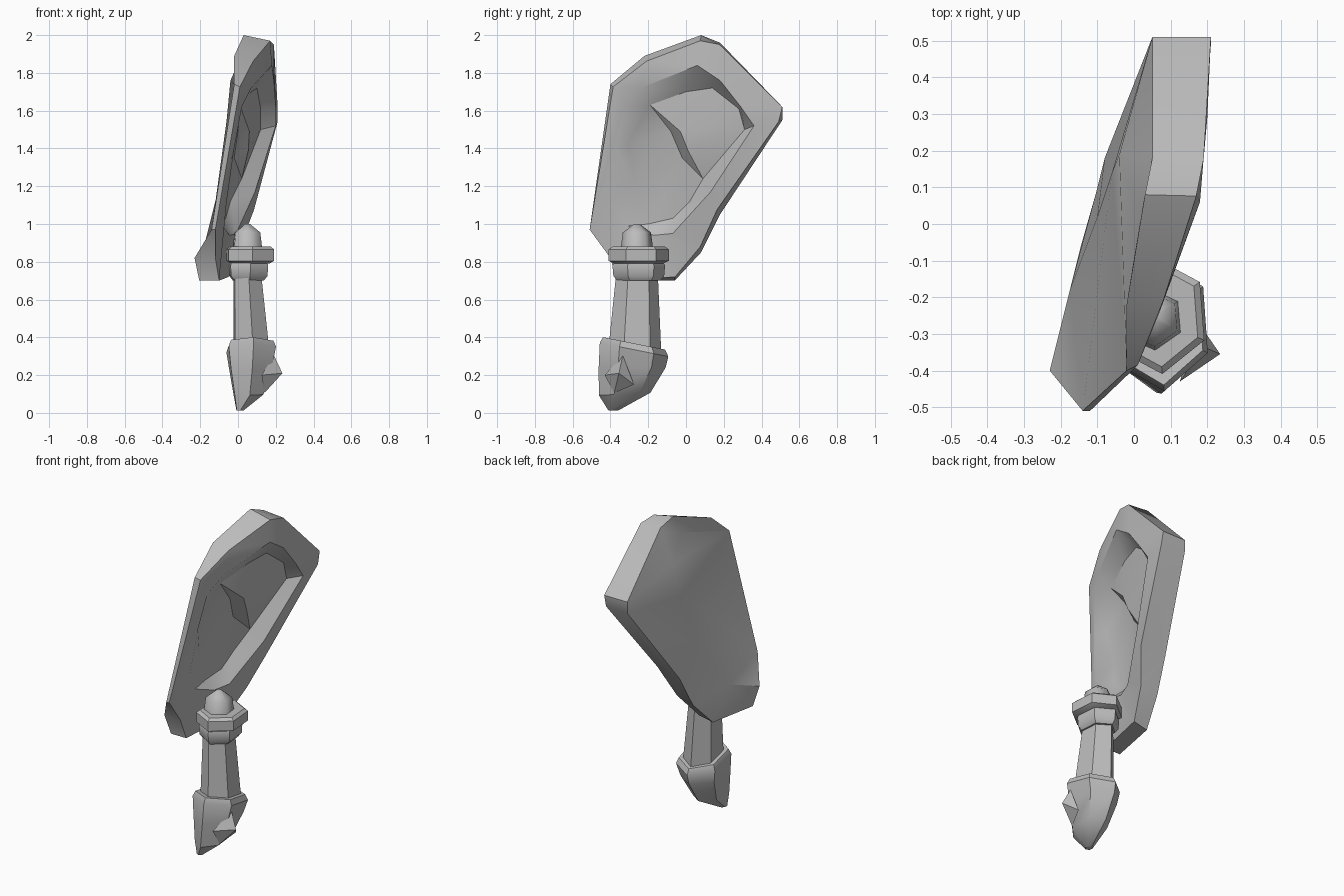
import bpy, bmesh, math

grey = bpy.data.materials.new("plain_grey")
grey.diffuse_color = (0.5, 0.5, 0.5, 1)


def make(name, verts, faces, angle):
    me = bpy.data.meshes.new(name)
    me.from_pydata(verts, [], faces)
    bm = bmesh.new()
    bm.from_mesh(me)
    bmesh.ops.triangulate(bm, faces=[f for f in bm.faces if len(f.verts) > 4])
    bmesh.ops.recalc_face_normals(bm, faces=bm.faces)
    bm.to_mesh(me)
    bm.free()
    me.materials.append(grey)
    ob = bpy.data.objects.new(name, me)
    bpy.context.collection.objects.link(ob)
    bpy.ops.object.select_all(action='DESELECT')
    ob.select_set(True)
    bpy.context.view_layer.objects.active = ob
    bpy.ops.object.shade_smooth_by_angle(angle=math.radians(angle))
    return ob


# Ear: outer edge (y, z, front x, back x, front inset), inner rim (y, z, x), hollow edge (y, z, x)
rows = [
    (.08, 2.0, .17, .03, .03, .06, 1.84, .18, .00, 1.70, .07),
    (.18, 1.96, .19, .05, .01, .18, 1.76, .19, .14, 1.72, .10),
    (.51, 1.62, .21, .05, .0, .29, 1.62, .20, .28, 1.61, .12),
    (.51, 1.55, .21, .05, .02, .36, 1.52, .20, .31, 1.50, .12),
    (.18, 1.05, .085, -.08, .03, .13, 1.17, .09, .09, 1.24, .02),
    (.08, .85, .01, -.105, .03, -.07, .95, -.01, .02, 1.12, -.04),
    (-.06, .70, -.05, -.145, .02, -.17, .94, -.045, -.07, 1.03, -.065),
    (-.37, .70, -.10, -.205, .0, -.31, .99, -.08, -.20, 1.00, -.09),
    (-.40, .82, -.12, -.23, .0, -.39, 1.12, -.06, -.28, 1.08, -.09),
    (-.51, .97, -.12, -.14, .0, -.37, 1.40, -.02, -.27, 1.22, -.08),
    (-.40, 1.74, .01, -.02, .02, -.33, 1.62, .02, -.31, 1.42, -.05),
    (-.22, 1.89, .08, -.02, .03, -.24, 1.72, .07, -.19, 1.63, .01),
]
n = len(rows)
verts = [(r[3], r[0], r[1]) for r in rows]
for r in rows:
    dy, dz = -r[0], 1.35 - r[1]
    k = r[4] / math.hypot(dy, dz)
    verts.append((r[2], r[0] + dy * k, r[1] + dz * k))
verts += [(r[7], r[5], r[6]) for r in rows]
verts += [(r[10], r[8], r[9]) for r in rows]
faces = [(k * n + i, k * n + (i + 1) % n, (k + 1) * n + (i + 1) % n, (k + 1) * n + i)
         for k in range(3) for i in range(n)]

# Fold across the hollow: upper crest and its lower foot
f, c = 3 * n, len(verts)
verts += [(.06, -.03, 1.49), (.055, .01, 1.39), (.00, -.08, 1.49), (-.02, -.02, 1.35)]
faces += [(f + 11, f, c), (f, f + 1, f + 2, c), (c, f + 2, f + 3, c + 1),
          (c + 1, f + 3, f + 4),
          (f + 11, c, c + 2), (c, c + 1, c + 3, c + 2), (c + 1, f + 4, c + 3),
          (f + 11, c + 2, f + 10), (c + 2, c + 3, f + 9, f + 10),
          (c + 3, f + 4, f + 5, f + 6), (c + 3, f + 6, f + 7, f + 9), (f + 7, f + 8, f + 9)]

# Bulging back: a spine from the top down to the lobe, with a dip below the top edge
s = len(verts)
verts += [(-.04, .19, 1.76), (-.06, .14, 1.55), (-.10, .02, 1.20), (-.175, -.18, .90),
          (.02, .03, 1.88)]
faces += [(0, 1, s + 4), (1, s, s + 4), (1, 2, s), (2, s + 1, s), (2, 3, s + 1),
          (3, 4, s + 2, s + 1),
          (4, 5, s + 2), (5, s + 3, s + 2), (5, 6, s + 3), (6, 7, s + 3), (7, 8, s + 3),
          (8, 9, s + 3), (9, s + 2, s + 3), (9, 10, s + 1, s + 2), (10, s, s + 1),
          (10, s + 4, s), (10, 11, s + 4), (11, 0, s + 4)]
make("ear", verts, faces, 35)


def loft(name, rings, sides=6, turn=35, angle=62):
    """Stacked polygons: centre x, centre y, z, x radius, y radius, slope along y."""
    vs, fs = [], []
    for cx, cy, z, rx, ry, slope in rings:
        for i in range(sides):
            a = math.radians(turn) + math.tau * i / sides
            dy = ry * math.sin(a)
            vs.append((cx + rx * math.cos(a), cy + dy, z + slope * dy))
    for k in range(len(rings) - 1):
        for i in range(sides):
            j = (i + 1) % sides
            fs.append((k * sides + i, k * sides + j, (k + 1) * sides + j, (k + 1) * sides + i))
    fs += [tuple(range(sides)), tuple(range(len(vs) - sides, len(vs)))]
    return make(name, vs, fs, angle)


# Earring: cap, two collars, shaft, socket
loft("cap", [(.05, -.26, .84, .09, .09, 0), (.05, -.26, .955, .075, .075, 0),
             (.05, -.26, 1.0, .015, .015, 0)])
loft("upper_collar", [(.065, -.25, .79, .11, .13, 0), (.065, -.25, .805, .14, .16, 0),
                      (.065, -.25, .865, .14, .16, 0), (.065, -.25, .88, .12, .14, 0)], angle=35)
loft("lower_collar", [(.055, -.25, .70, .09, .115, 0), (.055, -.25, .725, .112, .135, 0),
                      (.055, -.25, .78, .115, .14, 0), (.055, -.25, .80, .11, .13, 0)], angle=35)
loft("shaft", [(.07, -.27, .33, .105, .14, -.15), (.05, -.26, .72, .082, .112, 0)], angle=40)
loft("socket", [(.01, -.385, .012, .02, .025, 0), (.055, -.325, .10, .088, .137, .05),
                (.065, -.285, .24, .125, .178, .0), (.07, -.275, .335, .145, .182, -.2),
                (.07, -.275, .368, .13, .165, -.2)], angle=35)

# Pyramid spike on the socket's outer side
make("spike", [(.235, -.355, .21), (.19, -.335, .305), (.18, -.275, .15), (.14, -.38, .105),
               (.125, -.43, .20)],
     [(0, 1, 2), (0, 2, 3), (0, 3, 4), (0, 4, 1), (1, 2, 3, 4)], 10)
